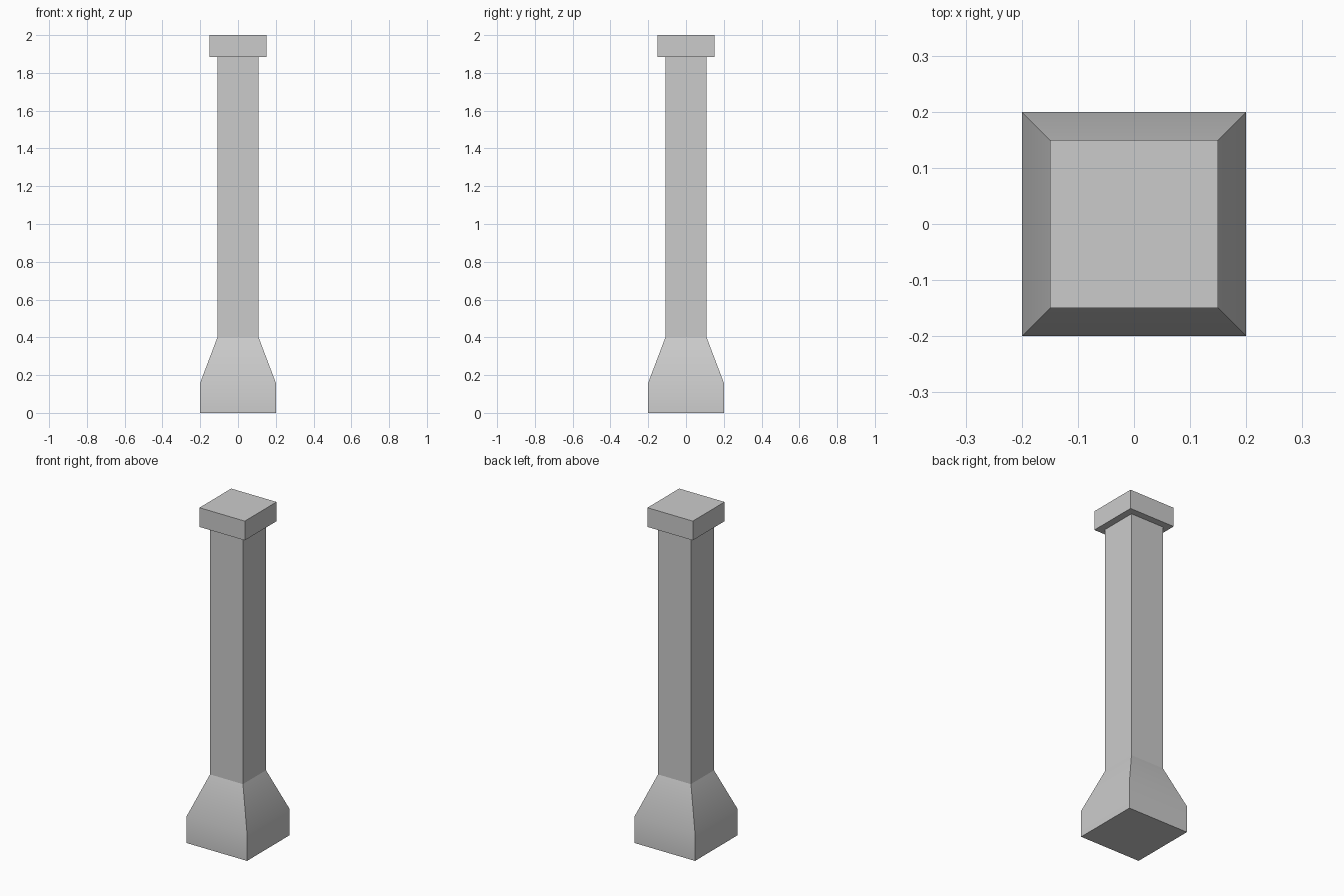
import bpy
import bmesh
import math

if "Cube" in bpy.data.objects:
    bpy.data.objects.remove(bpy.data.objects["Cube"])


def square_loft(name, profile, cap_bottom=False, cap_top=False, smooth=False):
    """Stack square rings from (half width, z) pairs and bridge them."""
    bm = bmesh.new()
    rings = [[bm.verts.new((sx * h, sy * h, z))
              for sx, sy in ((-1, -1), (1, -1), (1, 1), (-1, 1))]
             for h, z in profile]
    for lo, hi in zip(rings, rings[1:]):
        for i in range(4):
            j = (i + 1) % 4
            bm.faces.new((lo[i], lo[j], hi[j], hi[i]))
    if cap_bottom:
        bm.faces.new(rings[0][::-1])
    if cap_top:
        bm.faces.new(rings[-1])
    mesh = bpy.data.meshes.new(name)
    bm.to_mesh(mesh)
    bm.free()
    obj = bpy.data.objects.new(name, mesh)
    bpy.context.collection.objects.link(obj)
    if smooth:
        bpy.ops.object.select_all(action='DESELECT')
        obj.select_set(True)
        bpy.context.view_layer.objects.active = obj
        bpy.ops.object.shade_smooth_by_angle(angle=math.radians(30))
    return obj


# Flared foot, softly shaded across the slope change
square_loft("base", [(0.2, 0), (0.2, 0.16), (0.109, 0.4)],
            cap_bottom=True, smooth=True)

# Straight square shaft, ends hidden by base and cap
square_loft("shaft", [(0.109, 0.4), (0.109, 1.885)])

# Overhanging square cap
square_loft("cap", [(0.15, 1.885), (0.15, 2.0)], cap_bottom=True, cap_top=True)
